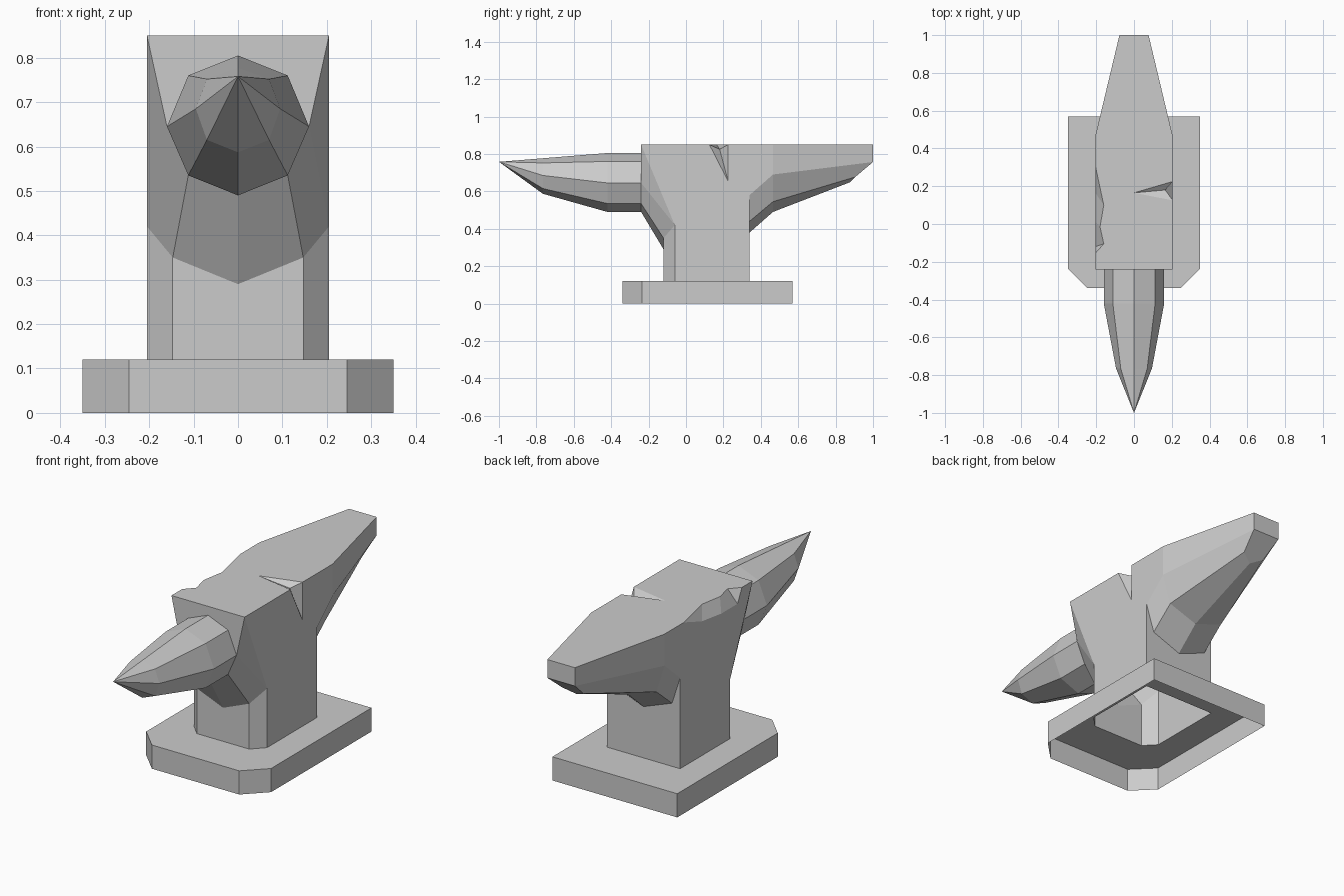
import bpy, bmesh

if "Cube" in bpy.data.objects:
    bpy.data.objects.remove(bpy.data.objects["Cube"])

bm = bmesh.new()


def face(*pts):
    bm.faces.new([bm.verts.new(p) for p in pts])


def flip(pts):
    return [(-x, y, z) for x, y, z in pts]


def both(*pts):
    face(*pts)
    face(*flip(pts))


def full(half):
    """Mirror a half chain across x = 0 (points on the centre are kept once)."""
    return half + [p for p in flip(half[::-1]) if p[0] != 0]


def loft(rows, closed=False):
    for a, b in zip(rows, rows[1:]):
        n = len(a)
        for i in range(n if closed else n - 1):
            j = (i + 1) % n
            face(a[i], a[j], b[j], b[i])


W, TOP, FOOT = 0.205, 0.85, 0.12

# Hollow base plate: outer wall, then top ring up to the body footprint
outer = [(0.245, -0.34), (0.35, -0.235), (0.35, 0.57)]
inner = [(0.147, -0.12), (W, -0.06), (W, 0.34)]
loft([full([(x, y, z) for x, y in prof])
      for prof, z in ((outer, 0), (outer, FOOT), (inner, FOOT))], closed=True)

# Column front with chamfered corners, flaring up into the horn
neck = [(W, -0.06, 0.42), (0.147, -0.12, 0.35), (0, -0.12, 0.29)]
horn_low = [(0.16, -0.24, 0.645), (0.112, -0.24, 0.535), (0, -0.24, 0.49)]
loft([full(neck), full(horn_low)])
both((W, -0.06, FOOT), (0.147, -0.12, FOOT), neck[1], neck[0])
face((0.147, -0.12, FOOT), neck[1], neck[2], flip(neck)[1], (-0.147, -0.12, FOOT))
both((W, -0.24, TOP), horn_low[0], neck[0])

# Front plate around the horn
both((0, -0.24, TOP), (0, -0.24, 0.805), (0.112, -0.24, 0.76),
     (0.16, -0.24, 0.645), (W, -0.24, TOP))

# Horn: two octagons, a smaller one, then the tip
rings = [full([(0, y, t), (b, y, u), (a, y, m), (b, y, v), (0, y, w)])
         for y, a, b, t, u, m, v, w in (
             (-0.24, 0.16, 0.112, 0.805, 0.76, 0.645, 0.535, 0.49),
             (-0.42, 0.16, 0.112, 0.805, 0.76, 0.645, 0.535, 0.49),
             (-0.765, 0.095, 0.07, 0.777, 0.752, 0.685, 0.615, 0.587))]
loft(rings, closed=True)
last = rings[-1]
for i in range(8):
    face(last[i], last[(i + 1) % 8], (0, -1, 0.758))

# Tail underside, end and sides
heel = [(W, 0.34, 0.58), (0.16, 0.34, 0.44), (0, 0.34, 0.38)]
tail = [full(heel),
        full([(W, 0.465, 0.69), (0.16, 0.465, 0.545), (0, 0.465, 0.49)]),
        full([(0.077, 1, 0.757), (0.06, 0.905, 0.677), (0, 0.875, 0.648)])]
loft(tail)
face(*tail[2])
face((0.077, 1, TOP), (-0.077, 1, TOP), (-0.077, 1, 0.757), (0.077, 1, 0.757))
both((W, 0.465, TOP), (0.077, 1, TOP), (0.077, 1, 0.757), (W, 0.465, 0.69))

# Column back
face((W, 0.34, FOOT), *full(heel), (-W, 0.34, FOOT))

# Cut in the right edge
a, b, c, d = (0, 0.165, TOP), (W, 0.225, TOP), (W, 0.125, TOP), (W, 0.225, 0.655)
e = (0.165, 0.18, 0.825)
for p, q in ((a, b), (b, d), (d, c), (c, a)):
    face(p, q, e)

# Chipped left edge
start, end = (-W, 0.31, TOP), (-W, -0.155, TOP)
chip_in = [(-0.16, 0.1, TOP), (-0.18, -0.015, TOP), (-0.16, -0.105, TOP)]
chip_out = [(-W, 0.165, 0.8), (-W, 0.01, 0.78), (-W, -0.12, 0.78)]
loft([chip_in, chip_out])
face(start, chip_in[0], chip_out[0])
face(end, chip_in[2], chip_out[2])

# Body sides and working face
for s, edge in ((1, [b, d, c]), (-1, [start] + chip_out + [end])):
    lower = [(-0.24, TOP), (-0.06, 0.42), (-0.06, FOOT), (0.34, FOOT),
             (0.34, 0.58), (0.465, 0.69), (0.465, TOP)]
    face(*[(s * W, y, z) for y, z in lower], *edge)
face((W, -0.24, TOP), c, a, b, (W, 0.465, TOP), (0.077, 1, TOP),
     (-0.077, 1, TOP), (-W, 0.465, TOP), start, *chip_in, end, (-W, -0.24, TOP))

# Weld everything into one shell
bmesh.ops.remove_doubles(bm, verts=bm.verts, dist=0.0005)
bmesh.ops.recalc_face_normals(bm, faces=bm.faces)
mesh = bpy.data.meshes.new("anvil")
bm.to_mesh(mesh)
bm.free()
bpy.context.collection.objects.link(bpy.data.objects.new("anvil", mesh))
